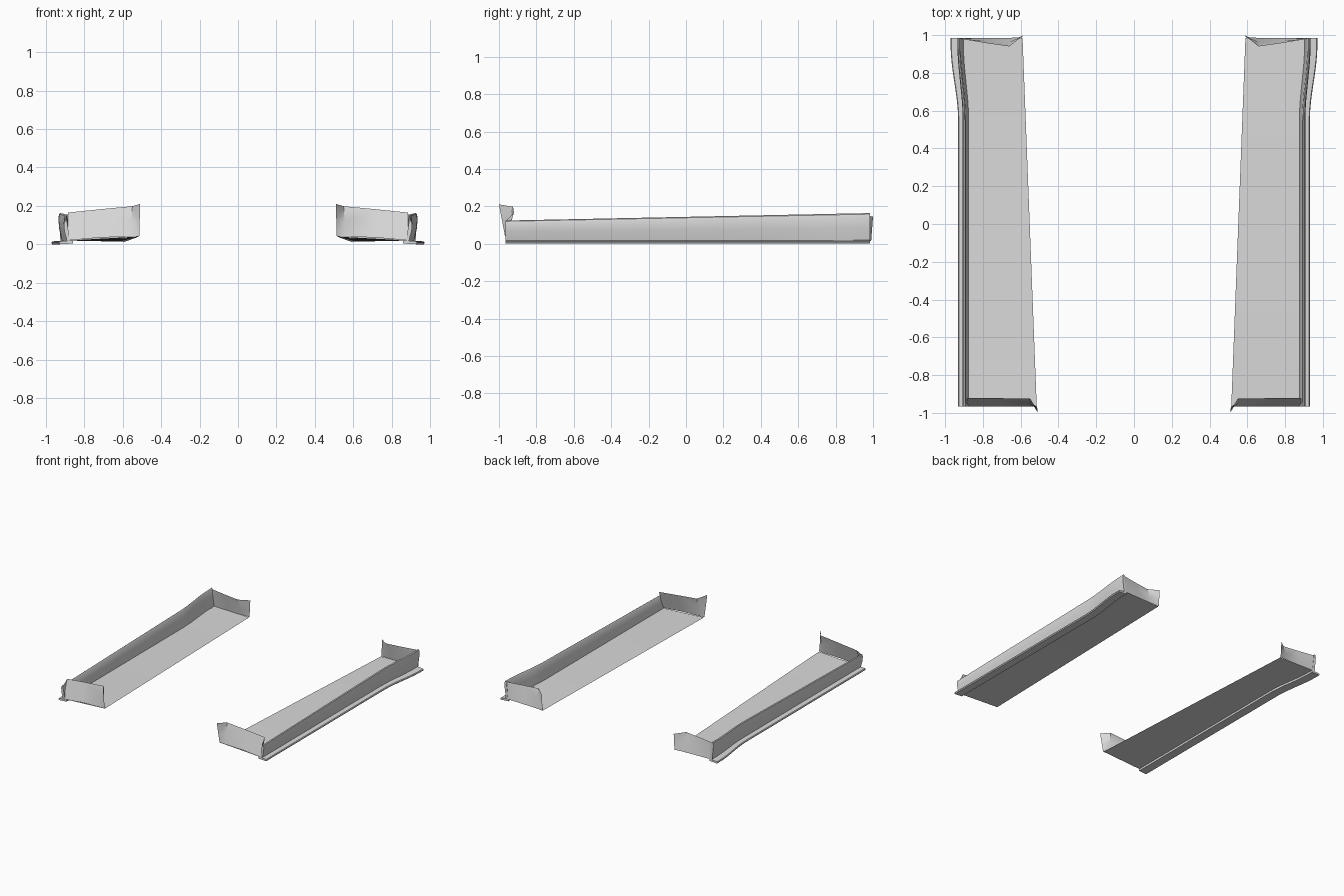
import bpy
import math

old = bpy.data.objects.get("Cube")
if old:
    bpy.data.objects.remove(old, do_unlink=True)

grey = bpy.data.materials.new("light_grey")
grey.use_nodes = True
colour = (0.7, 0.7, 0.7, 1)
grey.diffuse_color = colour
grey.node_tree.nodes["Principled BSDF"].inputs["Base Color"].default_value = colour


def loft(name, rows, closed=False):
    """Skin rows of points, then mirror the part to the other side."""
    n = len(rows[0])
    verts = [p for row in rows for p in row]
    faces = []
    for r in range(len(rows) - 1):
        for i in range(n if closed else n - 1):
            j = (i + 1) % n
            faces.append((r * n + i, r * n + j, (r + 1) * n + j, (r + 1) * n + i))
    if closed:
        faces.append(tuple(reversed(range(n))))
        faces.append(tuple(range((len(rows) - 1) * n, len(rows) * n)))
    mesh = bpy.data.meshes.new(name)
    mesh.from_pydata(verts, [], faces)
    mesh.materials.append(grey)
    obj = bpy.data.objects.new(name, mesh)
    bpy.context.collection.objects.link(obj)
    bpy.ops.object.select_all(action='DESELECT')
    obj.select_set(True)
    bpy.context.view_layer.objects.active = obj
    bpy.ops.object.mode_set(mode='EDIT')
    bpy.ops.mesh.select_all(action='SELECT')
    bpy.ops.mesh.normals_make_consistent(inside=False)
    bpy.ops.object.mode_set(mode='OBJECT')
    bpy.ops.object.shade_smooth_by_angle(angle=math.radians(35))
    mirror = obj.modifiers.new("other_side", 'MIRROR')
    mirror.use_axis = (True, False, False)
    return obj


def flare(y):
    """Outward sweep of the sill towards the rear end."""
    t = min(max((y - 0.55) / 0.4, 0), 1)
    return 0.035 * t * t * (3 - 2 * t)


FRONT, REAR = -0.965, 0.985
stations = [FRONT, -0.8, -0.6, -0.3, 0, 0.3, 0.55] + [0.6 + 0.05 * i for i in range(8)] + [REAR]


def along(y, front, rear):
    return front + (rear - front) * (y - FRONT) / (REAR - FRONT)


# Thin floor sheet, tapering in plan towards the rear
loft("floor_panel", [[(along(y, 0.515, 0.59), y, along(y, 0.04, 0.013)),
                      (0.875 + flare(y), y, 0.02)] for y in stations])

# Upright outer wall, bulging outwards and rising towards the rear
wall_profile = [(0.875, 0), (0.89, 0), (0.903, 0.45), (0.907, 0.8), (0.903, 0.96),
                (0.896, 1), (0.89, 0.93), (0.883, 0.5)]
loft("outer_wall", [[(x + flare(y) * 0.8, y, 0.018 + t * along(y, 0.106, 0.146))
                     for x, t in wall_profile] for y in stations], closed=True)

# Flat lip beneath the wall
loft("lower_flange", [[(x + flare(y) * 1.15, y, z) for x, z in
                       ((0.86, 0.004), (0.927, 0), (0.931, 0.008), (0.927, 0.015), (0.86, 0.02))]
                      for y in stations], closed=True)

# Curled end plates: base row and top row, joined by a slightly curved middle row


def end_plate(name, base, top):
    middle = [tuple((a + b) / 2 for a, b in zip(p, q)) for p, q in zip(base, top)]
    loft(name, [base, middle, top])


end_plate("front_end_plate",
          [(0.513, -0.968, 0.042), (0.56, FRONT, 0.04), (0.72, FRONT, 0.035), (0.885, FRONT, 0.02)],
          [(0.51, -1, 0.21), (0.55, -0.925, 0.198), (0.72, -0.922, 0.182), (0.885, -0.92, 0.165)])
end_plate("rear_end_plate",
          [(0.59, 0.99, 0.013), (0.66, REAR, 0.015), (0.78, REAR, 0.017), (0.91, REAR, 0.02)],
          [(0.59, 1, 0.145), (0.66, 0.94, 0.155), (0.78, 0.957, 0.155), (0.905, 0.978, 0.155)])

# Small gussets closing the corners between wall and end plates
loft("front_corner", [[(0.885, FRONT, 0.02), (0.89, FRONT, 0.12)],
                      [(0.885, -0.945, 0.09), (0.885, -0.92, 0.165)]])
loft("rear_corner", [[(0.91, REAR, 0.02), (0.905, 0.978, 0.155)],
                     [(0.925, REAR, 0.02), (0.93, REAR, 0.155)]])
